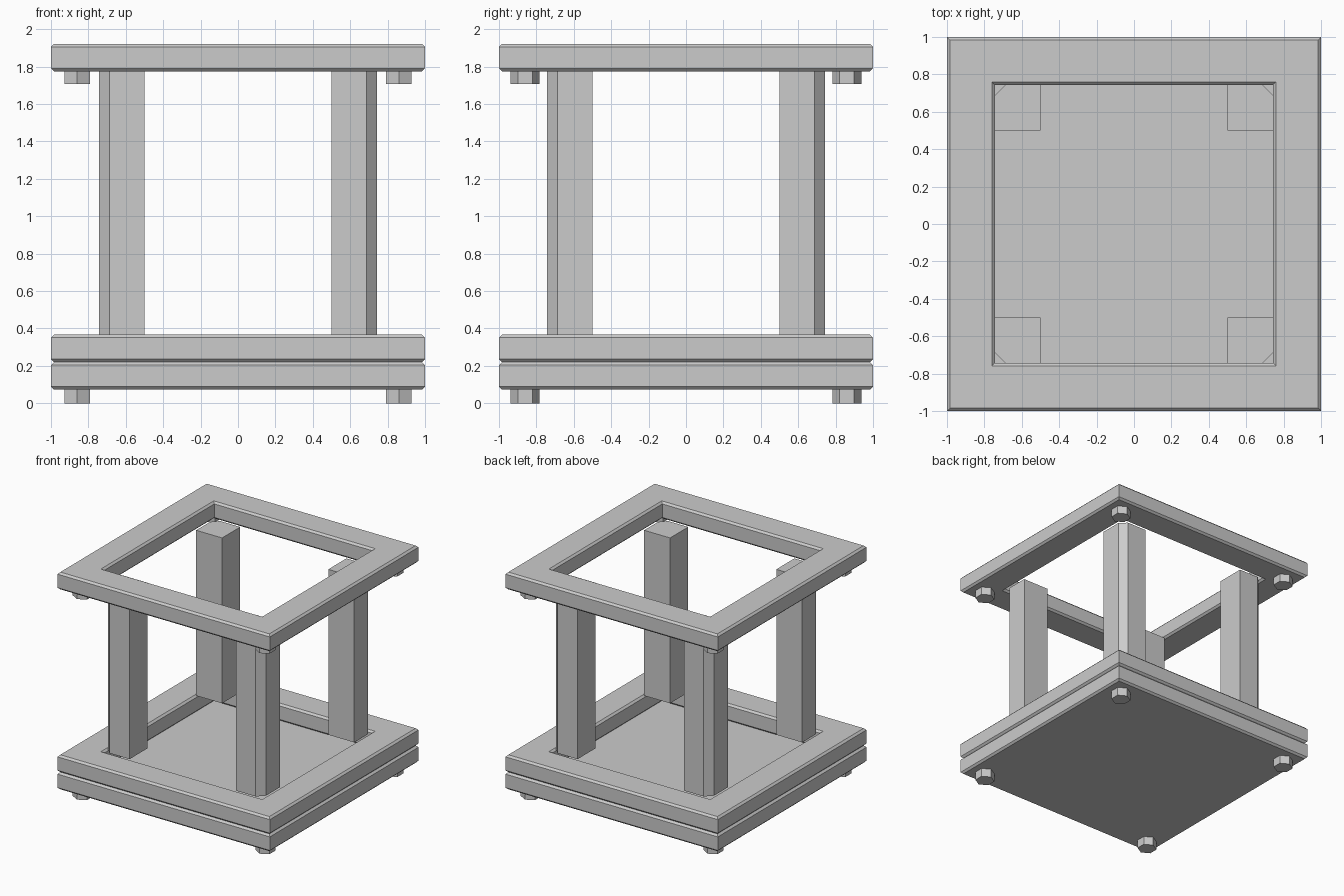
import bpy, bmesh, math

cube = bpy.data.objects.get("Cube")
if cube:
    bpy.data.objects.remove(cube, do_unlink=True)

GREY = (0.6, 0.6, 0.6, 1)
grey = bpy.data.materials.new("plain_grey")
grey.use_nodes = True
grey.diffuse_color = GREY
grey.node_tree.nodes["Principled BSDF"].inputs["Base Color"].default_value = GREY

OUTER, INNER, THICK, BEVEL = 1.0, 0.744, 0.147, 0.016
FOOT = 0.073
POST_BASE = FOOT + 2 * THICK
POST_TOP = 1.775
SIGNS = [(-1, -1), (1, -1), (1, 1), (-1, 1)]


def finish(bm, name):
    bmesh.ops.recalc_face_normals(bm, faces=bm.faces)
    mesh = bpy.data.meshes.new(name)
    bm.to_mesh(mesh)
    bm.free()
    mesh.materials.append(grey)
    bpy.context.collection.objects.link(bpy.data.objects.new(name, mesh))


def square_sweep(name, profile, ring):
    """Sweep (radius, z) points round a square; close as a ring or cap the ends."""
    bm = bmesh.new()
    loops = [[bm.verts.new((sx * r, sy * r, z)) for sx, sy in SIGNS] for r, z in profile]
    pairs = list(zip(loops, loops[1:]))
    if ring:
        pairs.append((loops[-1], loops[0]))
    else:
        bm.faces.new(loops[0])
        bm.faces.new(loops[-1])
    for a, b in pairs:
        for i in range(4):
            j = (i + 1) % 4
            bm.faces.new((a[i], a[j], b[j], b[i]))
    finish(bm, name)


def outer_profile(z):
    top = z + THICK
    return [(OUTER - BEVEL, z), (OUTER, z + BEVEL), (OUTER, top - BEVEL), (OUTER - BEVEL, top)]


def frame(name, z):
    top = z + THICK
    inner = [(INNER + BEVEL, top), (INNER, top - BEVEL), (INNER, z + BEVEL), (INNER + BEVEL, z)]
    square_sweep(name, outer_profile(z) + inner, True)


def prism(name, outline, z0, z1):
    bm = bmesh.new()
    low = [bm.verts.new((x, y, z0)) for x, y in outline]
    high = [bm.verts.new((x, y, z1)) for x, y in outline]
    bm.faces.new(low)
    bm.faces.new(high)
    for i in range(len(low)):
        j = (i + 1) % len(low)
        bm.faces.new((low[i], low[j], high[j], high[i]))
    finish(bm, name)


# Base slab and the two open frames
square_sweep("base_slab", outer_profile(FOOT), False)
frame("lower_frame", FOOT + THICK)
frame("upper_frame", POST_TOP)

# Square posts with a chamfered outer corner, and hexagonal feet
POST = [(0.5, 0.5), (0.744, 0.5), (0.744, 0.688), (0.688, 0.744), (0.5, 0.744)]
for (sx, sy), place in zip(SIGNS, ("front_right", "front_left", "back_left", "back_right")):
    prism(place + "_post", [(sx * x, sy * y) for x, y in POST], POST_BASE, POST_TOP)
    hexagon = [(sx * 0.86 + 0.078 * math.sin(k * math.pi / 3),
                sy * 0.86 + 0.078 * math.cos(k * math.pi / 3)) for k in range(6)]
    prism(place + "_foot", hexagon, 0, FOOT)
    prism(place + "_upper_foot", hexagon, POST_TOP - 0.068, POST_TOP)
